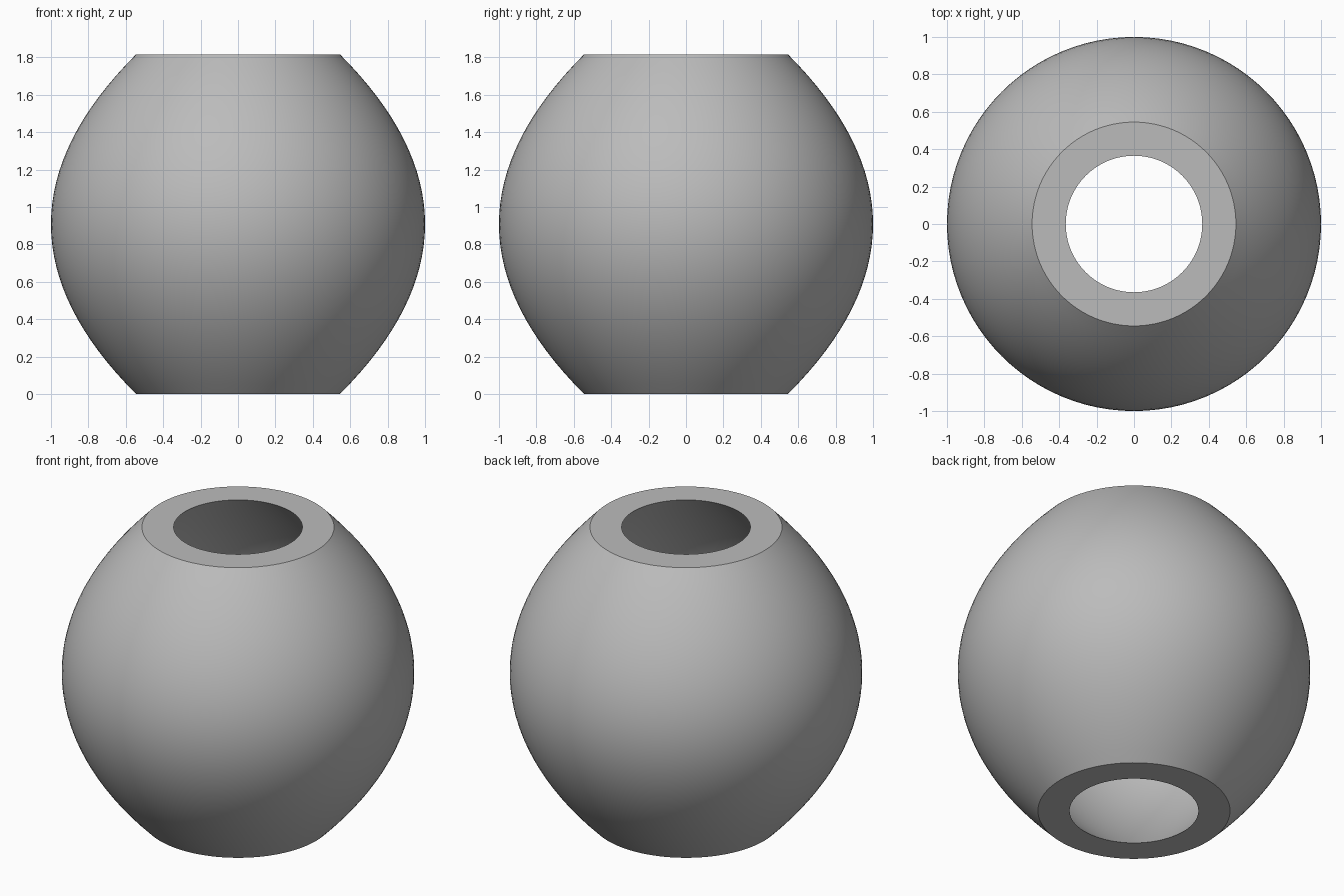
import bpy, bmesh, math

if "Cube" in bpy.data.objects:
    bpy.data.objects.remove(bpy.data.objects["Cube"])

HALF = 0.908      # half of the bead height
SIDES, ROWS = 96, 32


def barrel(belly, rim):
    """Barrel curve (radius, z) from bottom to top."""
    pts = []
    for i in range(ROWS + 1):
        t = -1 + 2 * i / ROWS
        pts.append((belly - (belly - rim) * t * t, HALF + HALF * t))
    return pts


# Closed wall section: outer curve up, inner curve back down
section = barrel(1.0, 0.545) + barrel(0.85, 0.365)[::-1]

grey = bpy.data.materials.new("plain grey")
grey.diffuse_color = (0.5, 0.5, 0.5, 1)
grey.use_nodes = True
grey.node_tree.nodes["Principled BSDF"].inputs["Base Color"].default_value = grey.diffuse_color

# Hollow bead, section swept around the z axis
bm = bmesh.new()
rings = []
for r, z in section:
    rings.append([bm.verts.new((r * math.cos(2 * math.pi * k / SIDES),
                                r * math.sin(2 * math.pi * k / SIDES), z))
                  for k in range(SIDES)])
for i, low in enumerate(rings):
    high = rings[(i + 1) % len(rings)]
    for k in range(SIDES):
        n = (k + 1) % SIDES
        bm.faces.new((low[k], low[n], high[n], high[k]))
bmesh.ops.recalc_face_normals(bm, faces=bm.faces)

mesh = bpy.data.meshes.new("hollow_bead")
bm.to_mesh(mesh)
bm.free()
mesh.materials.append(grey)
bead = bpy.data.objects.new("hollow_bead", mesh)
bpy.context.collection.objects.link(bead)
bpy.context.view_layer.objects.active = bead
bead.select_set(True)
bpy.ops.object.shade_smooth_by_angle(angle=math.radians(30))
